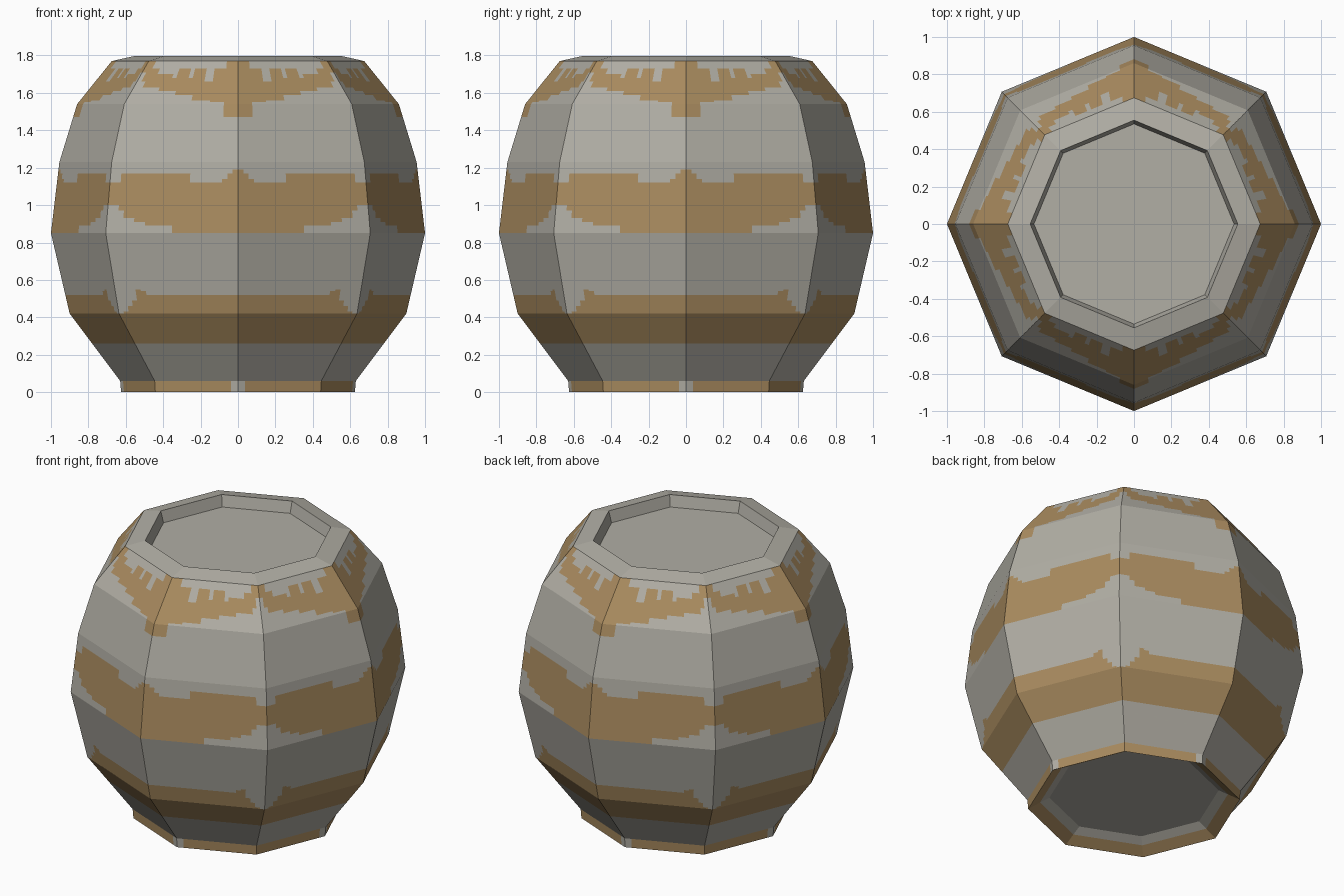
import bpy, bmesh, math

if "Cube" in bpy.data.objects:
    bpy.data.objects.remove(bpy.data.objects["Cube"])

SIDES = 8
COLS = 24          # paint columns per flat side
STEP = 0.01        # paint row height


def material(name, rgb):
    m = bpy.data.materials.new(name)
    m.diffuse_color = (*rgb, 1)
    m.use_nodes = True
    m.node_tree.nodes["Principled BSDF"].inputs["Base Color"].default_value = m.diffuse_color
    return m


MATS = [material("stone_grey", (0.44, 0.425, 0.375)),
        material("rust_brown", (0.40, 0.26, 0.115))]


def step_value(table, t):
    """First value whose limit exceeds t; table is (limit, value) pairs."""
    for limit, value in table:
        if t < limit:
            return value
    return table[-1][1]


# Painted bands: ragged lower and upper edge against t,
# t = 0 on the axis corners and 1 on the diagonal corners
BANDS = [
    # foot strip
    ([(0.09, 0.07), (2, -1)], [(2, 0.06)]),
    # lower band
    ([(2, 0.26)],
     [(0.74, 0.52), (0.79, 0.54), (0.82, 0.55), (0.85, 0.53), (0.88, 0.49),
      (0.92, 0.46), (0.96, 0.43), (2, 0.42)]),
    # belly band
    ([(0.50, 0.85), (0.70, 0.89), (0.80, 0.91), (0.88, 0.93),
      (0.93, 0.97), (2, 1.00)],
     [(0.04, 1.19), (0.10, 1.17), (0.14, 1.14), (0.37, 1.12), (0.92, 1.17),
      (2, 1.12)]),
    # shoulder band
    ([(0.14, 1.47), (0.25, 1.545), (0.42, 1.56), (0.60, 1.59), (0.74, 1.61),
      (0.92, 1.63), (0.96, 1.66), (2, 1.71)],
     [(0.14, 1.78), (0.25, 1.73), (0.34, 1.66), (0.46, 1.73), (0.52, 1.68),
      (0.62, 1.73), (0.68, 1.68), (0.85, 1.70), (0.90, 1.73), (2, 1.78)]),
]


def paint(t, z):
    return int(any(step_value(lo, t) < z < step_value(hi, t) for lo, hi in BANDS))


def corner(i, r, z):
    a = i * 2 * math.pi / SIDES
    return r * math.cos(a), r * math.sin(a), z


def lathe(name, profile, cols=1, rule=None, cap=False):
    """Eight-sided shell through (radius, z) points, each side cut in columns."""
    bm = bmesh.new()
    rings = []
    for r, z in profile:
        ring = []
        for i in range(SIDES):
            a, b = corner(i, r, z), corner(i + 1, r, z)
            for c in range(cols):
                f = c / cols
                ring.append(bm.verts.new([p + (q - p) * f for p, q in zip(a, b)]))
        rings.append(ring)
    n = SIDES * cols
    for k in range(len(rings) - 1):
        zm = (profile[k][1] + profile[k + 1][1]) / 2
        for j in range(n):
            f = bm.faces.new((rings[k][j], rings[k][(j + 1) % n],
                              rings[k + 1][(j + 1) % n], rings[k + 1][j]))
            u = (j % cols + 0.5) / cols
            t = u if (j // cols) % 2 == 0 else 1 - u
            if rule:
                f.material_index = rule(t, zm)
    if cap:
        bm.faces.new(rings[-1])
    me = bpy.data.meshes.new(name)
    bm.to_mesh(me)
    bm.free()
    for m in MATS:
        me.materials.append(m)
    ob = bpy.data.objects.new(name, me)
    bpy.context.collection.objects.link(ob)
    return ob


# Body: rounded octagonal barrel, rows refined so the paint can be cut in
KEY = [(0.625, 0), (0.63, 0.06), (0.90, 0.42), (1.0, 0.85),
       (0.955, 1.23), (0.86, 1.54), (0.675, 1.77)]
rows = [KEY[0]]
for (r0, z0), (r1, z1) in zip(KEY, KEY[1:]):
    n = max(1, round((z1 - z0) / STEP))
    rows += [(r0 + (r1 - r0) * i / n, z0 + (z1 - z0) * i / n) for i in range(1, n + 1)]
lathe("barrel_body", rows, COLS, paint)

# Lid: sloped rim and sunken top
lathe("barrel_lid", [(0.675, 1.77), (0.555, 1.797), (0.535, 1.725)], cap=True)

# Base: brown bevelled edge, grey inner slope and raised floor
base = lathe("barrel_base", [(0.50, 0.07), (0.555, 0.04), (0.625, 0)],
             rule=lambda t, z: int(z < 0.04))
bm = bmesh.new()
bm.from_mesh(base.data)
bm.verts.ensure_lookup_table()
bm.faces.new([bm.verts[i] for i in reversed(range(SIDES))])
bm.to_mesh(base.data)
bm.free()
